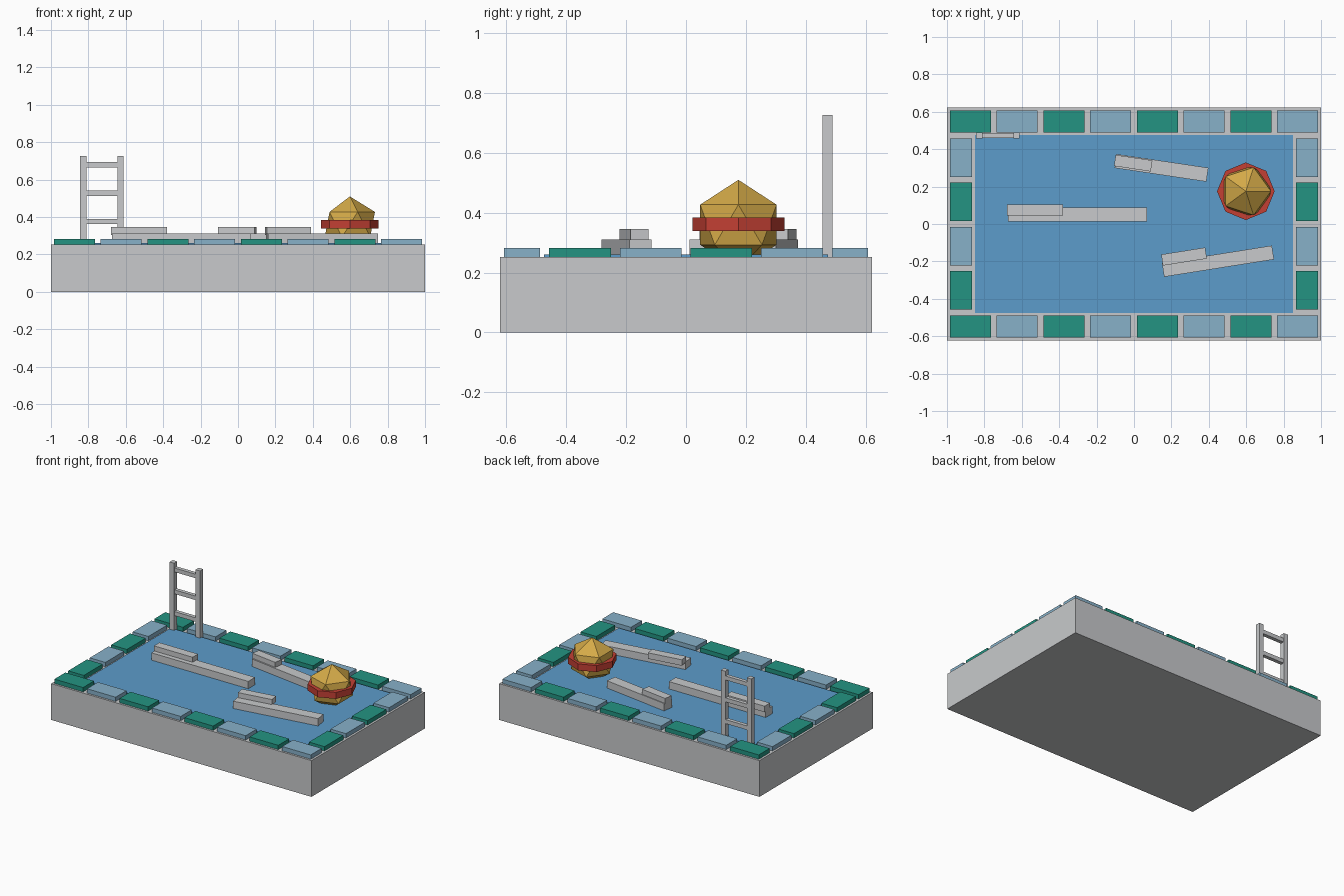
import bpy, math

if "Cube" in bpy.data.objects:
    bpy.data.objects.remove(bpy.data.objects["Cube"])


def material(name, srgb):
    m = bpy.data.materials.new(name)
    lin = [(c / 255 / 12.92) if c < 11 else ((c / 255 + 0.055) / 1.055) ** 2.4 for c in srgb]
    m.diffuse_color = (*lin, 1)
    m.use_nodes = True
    m.node_tree.nodes["Principled BSDF"].inputs["Base Color"].default_value = m.diffuse_color
    return m


GREY = material("pale grey", (200, 202, 204))
WATER = material("water blue", (92, 156, 203))
GREEN = material("teal green", (35, 148, 130))
BLUE = material("light blue", (135, 177, 201))
GOLD = material("gold", (212, 170, 72))
RED = material("red", (196, 64, 52))


def box(name, x, y, z, mat, angle=0):
    """Box from (min, max) ranges, turned about its own centre."""
    bpy.ops.mesh.primitive_cube_add(size=1, location=[(a + b) / 2 for a, b in (x, y, z)])
    ob = bpy.context.object
    ob.name = name
    for v in ob.data.vertices:
        for i, (a, b) in enumerate((x, y, z)):
            v.co[i] *= b - a
    ob.rotation_euler.z = math.radians(angle)
    ob.data.materials.append(mat)
    return ob


def centred(name, cx, cy, w, d, z, mat, angle=0):
    return box(name, (cx - w / 2, cx + w / 2), (cy - d / 2, cy + d / 2), z, mat, angle)


# Pool block and water sheet
box("pool_base", (-1, 1), (-0.622, 0.622), (0, 0.252), GREY)
box("water", (-0.85, 0.85), (-0.475, 0.475), (0.2, 0.26), WATER)

# Rim tiles in alternating colours
TILE_Z = (0.25, 0.282)
for side in (-1, 1):
    for i in range(8):
        centred("long_rim_tile", -0.875 + 0.25 * i, side * 0.548, 0.22, 0.12,
                TILE_Z, BLUE if i % 2 else GREEN)
    for i in range(4):
        centred("short_rim_tile", side * 0.925, -0.354 + 0.236 * i, 0.12, 0.206,
                TILE_Z, BLUE if i % 2 else GREEN)

# Ladder
for x in (-0.828, -0.628):
    centred("ladder_rail", x, 0.473, 0.034, 0.034, (0.24, 0.727), GREY)
for z in (0.376, 0.527, 0.679):
    centred("ladder_rung", -0.728, 0.473, 0.19, 0.026, (z - 0.014, z + 0.014), GREY)

# Floating planks, each with a smaller block on top
for cx, cy, length, angle in ((-0.302, 0.05, 0.744, 0),
                              (0.147, 0.3, 0.496, -8.5),
                              (0.449, -0.199, 0.595, 9)):
    centred("float_plank", cx, cy, length, 0.075, (0.25, 0.311), GREY, angle)
    centred("float_block", cx - 0.305 * length, cy + 0.025, 0.4 * length, 0.06,
            (0.305, 0.346), GREY, angle)

# Faceted ball with an octagonal belt
bpy.ops.mesh.primitive_ico_sphere_add(subdivisions=1, radius=0.15, location=(0.598, 0.175, 0.36))
ball = bpy.context.object
ball.name = "ball"
ball.data.materials.append(GOLD)
bpy.ops.mesh.primitive_cylinder_add(vertices=8, radius=0.154, depth=0.045,
                                    location=(0.598, 0.175, 0.362))
belt = bpy.context.object
belt.name = "ball_belt"
belt.data.materials.append(RED)
